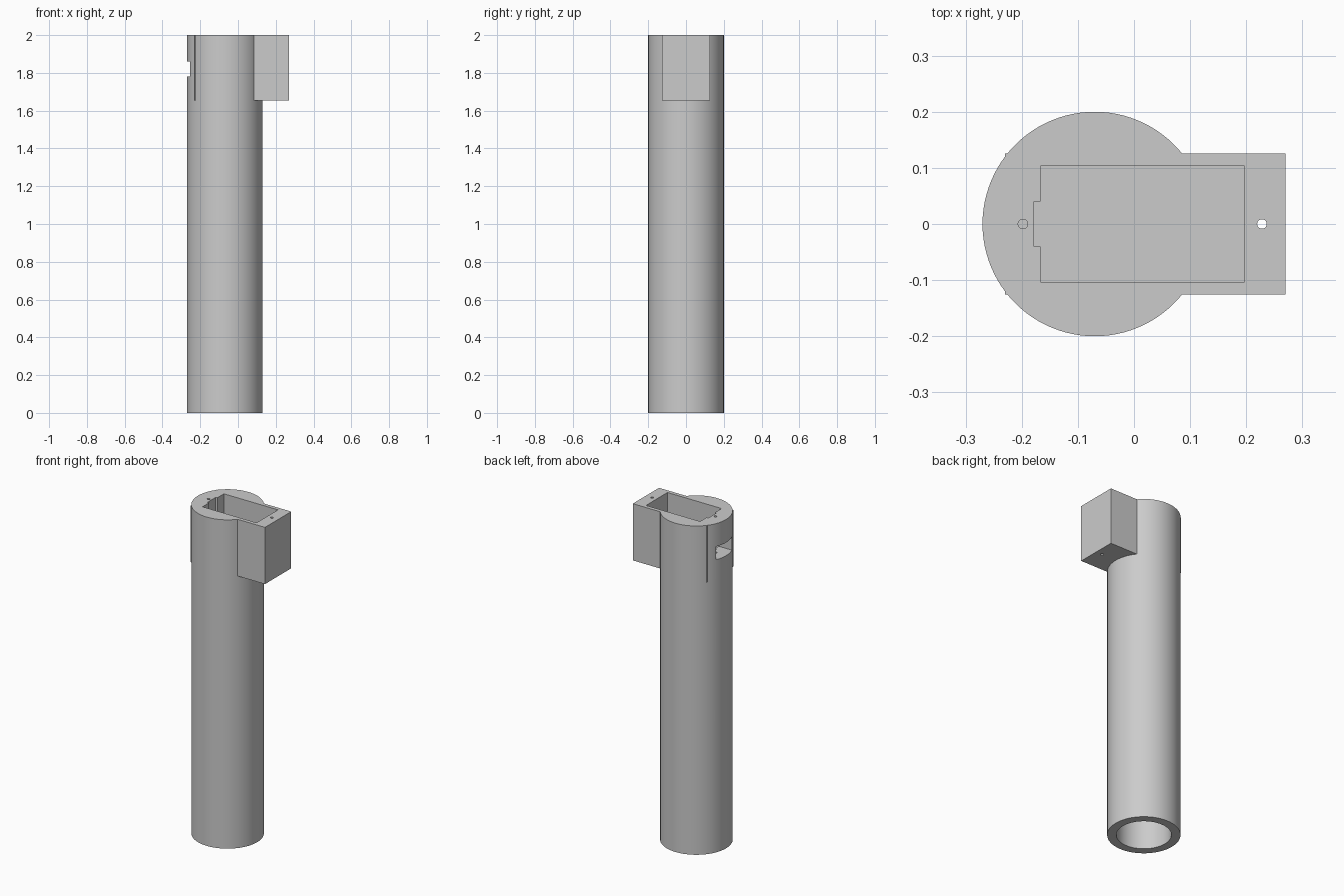
import bpy
import math

AXIS_X = -0.07      # centre line of the tube
TOP = 2.0
BLOCK_Z = 1.655     # underside of the mounting block

cube = bpy.data.objects.get("Cube")
if cube:
    bpy.data.objects.remove(cube, do_unlink=True)

grey = bpy.data.materials.new("plain grey")
grey.use_nodes = True
colour = (0.6, 0.6, 0.6, 1)
grey.diffuse_color = colour
grey.node_tree.nodes["Principled BSDF"].inputs["Base Color"].default_value = colour


def box(name, x0, x1, half_y, z0, z1):
    bpy.ops.mesh.primitive_cube_add(size=1, location=((x0 + x1) / 2, 0, (z0 + z1) / 2))
    ob = bpy.context.object
    ob.name = name
    ob.scale = (x1 - x0, 2 * half_y, z1 - z0)
    bpy.ops.object.transform_apply(location=True, scale=True, rotation=True)
    return ob


def rod(name, x, radius, z0, z1, sides):
    bpy.ops.mesh.primitive_cylinder_add(vertices=sides, radius=radius, depth=z1 - z0,
                                        location=(x, 0, (z0 + z1) / 2))
    ob = bpy.context.object
    ob.name = name
    bpy.ops.object.transform_apply(location=True, scale=True, rotation=True)
    return ob


def combine(target, tool, operation):
    bpy.context.view_layer.objects.active = target
    mod = target.modifiers.new(tool.name, 'BOOLEAN')
    mod.operation = operation
    mod.solver = 'EXACT'
    mod.object = tool
    bpy.ops.object.modifier_apply(modifier=mod.name)
    bpy.data.objects.remove(tool, do_unlink=True)


# Round tube with a rectangular block through its top end
body = rod("tube_body", AXIS_X, 0.2, 0, TOP, 96)
combine(body, box("mounting_block", -0.23, 0.27, 0.126, BLOCK_Z, TOP), 'UNION')

# Bore from below, pocket with cable groove, side window and screw holes
cutters = [
    rod("bore", AXIS_X, 0.15, -0.1, 1.6, 96),
    box("pocket", -0.167, 0.197, 0.103, 1.69, TOP + 0.1),
    box("cable_groove", -0.178, -0.15, 0.04, 1.69, TOP + 0.1),
    box("side_window", -0.4, -0.16, 0.077, 1.78, 1.86),
    rod("tube_screw_hole", -0.198, 0.0085, 1.7, TOP + 0.1, 24),
    rod("block_screw_hole", 0.228, 0.0085, 1.5, TOP + 0.1, 24),
]
for cutter in cutters:
    combine(body, cutter, 'DIFFERENCE')

body.data.materials.clear()
body.data.materials.append(grey)
bpy.ops.object.select_all(action='DESELECT')
body.select_set(True)
bpy.context.view_layer.objects.active = body
bpy.ops.object.shade_smooth_by_angle(angle=math.radians(30))
